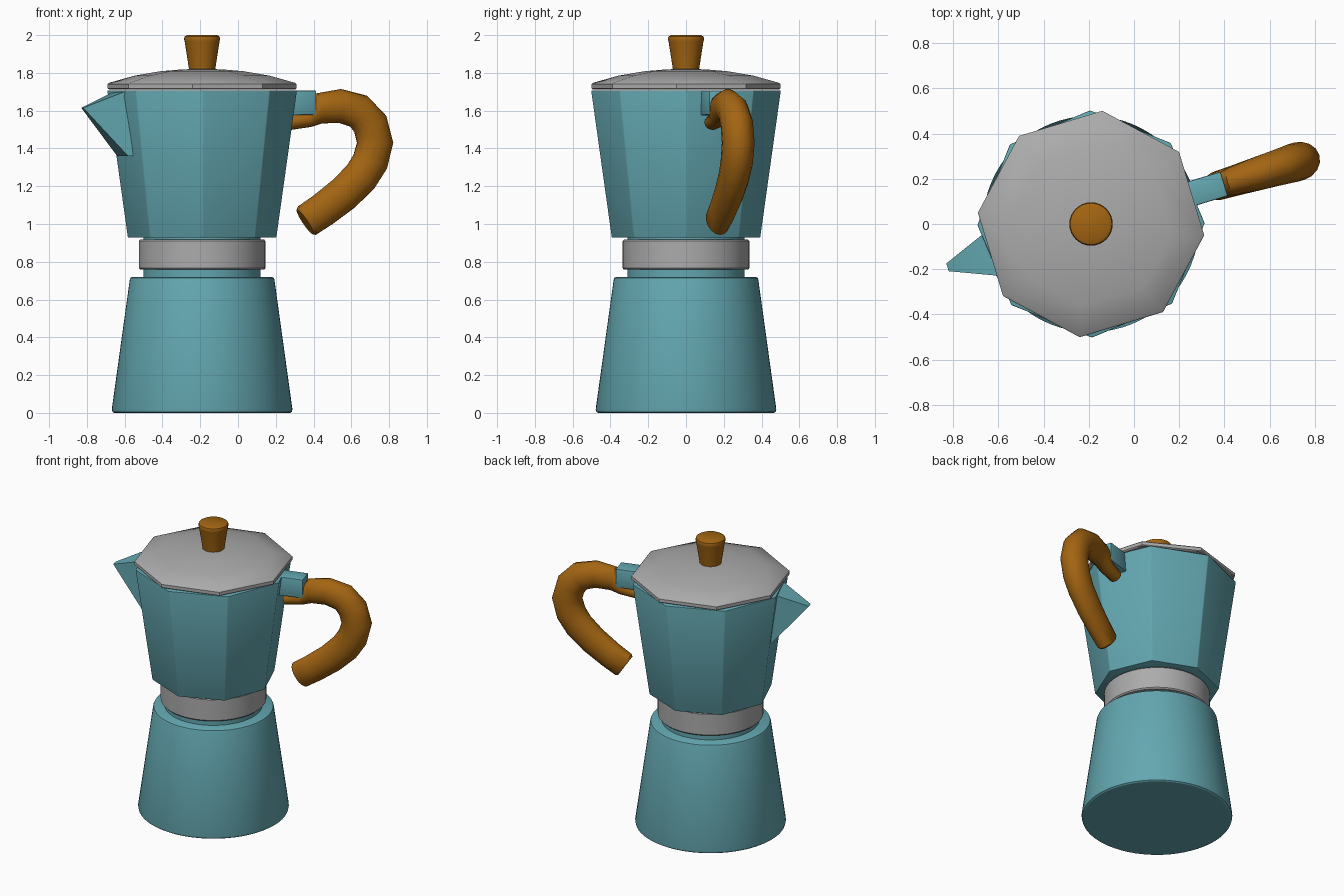
import bpy, bmesh, math
from mathutils import Vector

if "Cube" in bpy.data.objects:
    bpy.data.objects.remove(bpy.data.objects["Cube"])

AXIS_X = -0.19                    # centre line of the pot
AIM = math.radians(16.8)          # direction of the handle (spout is opposite)


def material(name, rgb):
    m = bpy.data.materials.new(name)
    m.diffuse_color = (*rgb, 1)
    m.use_nodes = True
    m.node_tree.nodes["Principled BSDF"].inputs["Base Color"].default_value = m.diffuse_color
    return m


TEAL = material("teal_enamel", (0.125, 0.385, 0.435))
GREY = material("brushed_grey", (0.41, 0.41, 0.41))
WOOD = material("brown_wood", (0.37, 0.13, 0.006))


def finish(name, bm, mat, bevel=0.0):
    """Turn a bmesh into a smooth-by-angle object."""
    bmesh.ops.recalc_face_normals(bm, faces=bm.faces)
    if bevel:
        edges = [e for e in bm.edges if e.calc_face_angle(0) > math.radians(35)]
        bmesh.ops.bevel(bm, geom=edges, offset=bevel, segments=2,
                        profile=0.5, affect='EDGES', clamp_overlap=True)
    me = bpy.data.meshes.new(name)
    bm.to_mesh(me)
    bm.free()
    ob = bpy.data.objects.new(name, me)
    bpy.context.collection.objects.link(ob)
    me.materials.append(mat)
    bpy.ops.object.select_all(action='DESELECT')
    ob.select_set(True)
    bpy.context.view_layer.objects.active = ob
    bpy.ops.object.shade_smooth_by_angle(angle=math.radians(32))
    return ob


def loft(name, rings, mat, bevel=0.0):
    """Skin a list of equal-length point rings and cap both ends."""
    bm = bmesh.new()
    rows = [[bm.verts.new(p) for p in ring] for ring in rings]
    n = len(rows[0])
    for a, b in zip(rows, rows[1:]):
        for i in range(n):
            j = (i + 1) % n
            bm.faces.new((a[i], a[j], b[j], b[i]))
    bm.faces.new(rows[0])
    bm.faces.new(rows[-1])
    return finish(name, bm, mat, bevel)


def turned(name, profile, mat, sides=64, turn=0.0, bevel=0.0):
    """Stack of polygons from (radius, z) pairs around the pot axis."""
    t = math.radians(turn)
    rings = [[(AXIS_X + r * math.cos(t + math.tau * i / sides),
               r * math.sin(t + math.tau * i / sides), z) for i in range(sides)]
             for r, z in profile]
    return loft(name, rings, mat, bevel)


def aimed(u, v, z):
    """Point at distance u along the handle direction, v across it."""
    c, s = math.cos(AIM), math.sin(AIM)
    return Vector((AXIS_X + u * c - v * s, u * s + v * c, z))


# Water chamber, neck and collar ring
turned("water_chamber", [(0.466, 0.0), (0.475, 0.006), (0.478, 0.02), (0.383, 0.705),
                         (0.379, 0.715), (0.37, 0.72)], TEAL)
turned("neck", [(0.31, 0.70), (0.31, 0.94)], TEAL)
turned("collar_ring", [(0.328, 0.758), (0.335, 0.766), (0.335, 0.91), (0.328, 0.918)], GREY)

# Eight-sided upper jug
turned("upper_jug", [(0.394, 0.928), (0.503, 1.707)], TEAL, sides=8, turn=0.5, bevel=0.005)

# Eight-sided domed lid
turned("lid", [(0.496, 1.713), (0.503, 1.718), (0.503, 1.74), (0.496, 1.747), (0.36, 1.785),
               (0.22, 1.809), (0.1, 1.819), (0.02, 1.82)], GREY, sides=8, turn=-5.7)

# Knob
turned("lid_knob", [(0.068, 1.81), (0.092, 1.965), (0.096, 1.98), (0.092, 1.993),
                    (0.08, 2.0)], WOOD, sides=32)

# Pouring spout: wide plate at the jug narrowing to a small lip
spout = [[aimed(-u, v, z) for u, v, z in (
    (back, w, 1.36), (0.44 if not lip else 0.64, w * (1 if not lip else 0.18), 1.36 if not lip else 1.58),
    (0.663, w * 0.18, 1.615), (0.46, w, 1.70), (back, w, 1.70))]
    for w, back, lip in ((-0.1, 0.38, False), (0.1, 0.38, False))]
loft("spout", spout, TEAL)

# Bracket between jug and handle
loft("handle_bracket", [[aimed(u, v, z) for v, z in (
    (-0.056, lo), (0.056, lo), (0.056, 1.707), (-0.056, 1.707))]
    for u, lo in ((0.42, 1.575), (0.615, 1.578))], TEAL, bevel=0.006)

# Curved handle: front-view x, z, half thickness, half width
path = [(0.27, 1.535, 0.038, 0.043), (0.37, 1.555, 0.045, 0.05), (0.43, 1.612, 0.082, 0.062),
        (0.54, 1.625, 0.09, 0.073), (0.64, 1.597, 0.094, 0.08), (0.70, 1.53, 0.097, 0.085),
        (0.726, 1.43, 0.098, 0.086), (0.70, 1.33, 0.098, 0.084), (0.65, 1.25, 0.097, 0.08),
        (0.56, 1.16, 0.095, 0.075), (0.45, 1.075, 0.092, 0.068), (0.365, 1.018, 0.09, 0.064),
        (0.355, 1.011, 0.08, 0.056)]
pts = [Vector(((x - AXIS_X) / math.cos(AIM), z)) for x, z, _, _ in path]
rings = []
for k, p in enumerate(pts):
    d = (pts[min(k + 1, len(pts) - 1)] - pts[max(k - 1, 0)]).normalized()
    if k == 2:
        d = Vector((0.97, 0.2))
    nrm = Vector((-d.y, d.x))
    _, _, thick, wide = path[k]
    ring = []
    for i in range(16):
        a = math.tau * i / 16
        q = p + nrm * thick * math.cos(a)
        ring.append(aimed(q.x, wide * math.sin(a), q.y))
    rings.append(ring)
loft("handle", rings, WOOD)
